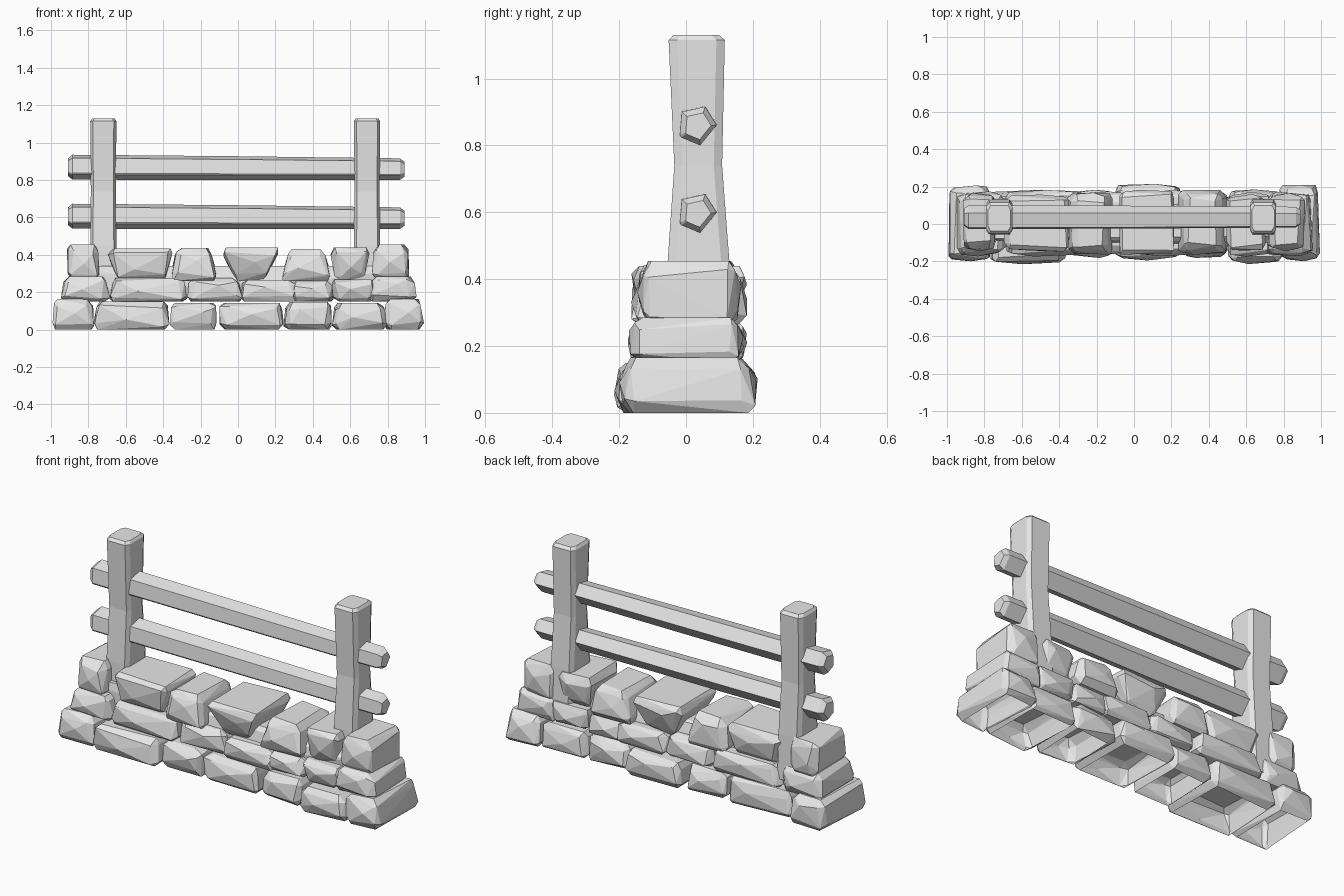
import bpy, bmesh, random
from mathutils import Vector
from itertools import product

if "Cube" in bpy.data.objects:
    bpy.data.objects.remove(bpy.data.objects["Cube"], do_unlink=True)

random.seed(7)
grey = bpy.data.materials.new("stone grey")
grey.use_nodes = True
grey.diffuse_color = (0.8, 0.8, 0.8, 1)
grey.node_tree.nodes["Principled BSDF"].inputs["Base Color"].default_value = (0.8, 0.8, 0.8, 1)


def finish(name, bm):
    bmesh.ops.recalc_face_normals(bm, faces=bm.faces)
    mesh = bpy.data.meshes.new(name)
    bm.to_mesh(mesh)
    bm.free()
    mesh.materials.append(grey)
    bpy.context.collection.objects.link(bpy.data.objects.new(name, mesh))


def stone(name, low, high, taper, open_base=False):
    """Rough hewn block; positive taper narrows the foot, negative the top."""
    low, high = Vector(low), Vector(high)
    mid, half = (low + high) / 2, (high - low) / 2
    points = []
    # three points around every corner make an uneven chamfer
    for signs in product((-1, 1), repeat=3):
        for axis in range(3):
            p = Vector()
            for i in range(3):
                cut = 0 if i == axis else min(0.05, half[i] * 0.55) * random.uniform(0.4, 1)
                if i == axis and i < 2:
                    cut = random.uniform(0, 0.015)
                p[i] = signs[i] * (half[i] - cut)
            points.append(p)
    # one crown on each long side breaks the flat face
    for side in (-1, 1):
        points.append(Vector((half.x * random.uniform(-0.5, 0.5), side * (half.y + 0.008),
                              half.z * random.uniform(-0.3, 0.5))))
    bm = bmesh.new()
    for p in points:
        level = p.z / half.z
        shrink = 1 - abs(taper) * (1 - level * (1 if taper > 0 else -1)) / 2
        bm.verts.new(mid + Vector((p.x * shrink, p.y * (1 + shrink) / 2, p.z)))
    hull = bmesh.ops.convex_hull(bm, input=bm.verts)
    bmesh.ops.delete(bm, geom=[v for v in bm.verts if not v.link_faces], context='VERTS')
    bmesh.ops.dissolve_limit(bm, angle_limit=0.03, verts=bm.verts, edges=bm.edges)
    if open_base:
        base = [f for f in bm.faces if all(v.co.z < low.z + 0.002 for v in f.verts)]
        bmesh.ops.delete(bm, geom=base, context='FACES')
    finish(name, bm)


def loft(name, rings):
    bm = bmesh.new()
    loops = [[bm.verts.new(p) for p in ring] for ring in rings]
    n = len(loops[0])
    for a, b in zip(loops, loops[1:]):
        for i in range(n):
            j = (i + 1) % n
            bm.faces.new((a[i], a[j], b[j], b[i]))
    bm.faces.new(loops[0])
    bm.faces.new(loops[-1])
    finish(name, bm)


# Stone courses: x start, x end, front y, back y, taper
base = [
    (-1, -0.76, -0.2, 0.21, -0.15), (-0.78, -0.36, -0.21, 0.18, -0.08),
    (-0.37, -0.1, -0.18, 0.18, -0.1), (-0.11, 0.25, -0.19, 0.21, -0.05),
    (0.24, 0.51, -0.18, 0.18, -0.1), (0.5, 0.8, -0.21, 0.18, -0.08),
    (0.77, 1, -0.2, 0.21, -0.15)]
middle = [
    (-0.95, -0.68, -0.17, 0.17, -0.12), (-0.7, -0.26, -0.17, 0.18, -0.1),
    (-0.28, 0.03, -0.16, 0.17, -0.12), (0, 0.33, -0.17, 0.18, -0.1),
    (0.27, 0.52, -0.16, 0.17, -0.15), (0.49, 0.74, -0.17, 0.17, 0.1),
    (0.69, 0.96, -0.17, 0.17, -0.12)]
top = [
    (-0.92, -0.73, -0.14, 0.16, -0.05), (-0.71, -0.33, -0.15, 0.16, 0.3),
    (-0.37, -0.1, -0.17, 0.18, -0.3), (-0.11, 0.24, -0.17, 0.19, 0.55),
    (0.22, 0.51, -0.17, 0.19, -0.35), (0.48, 0.72, -0.15, 0.16, 0.35),
    (0.71, 0.92, -0.14, 0.16, -0.05)]
courses = {"base": (base, 0, 0.16), "middle": (middle, 0.15, 0.28), "top": (top, 0.26, 0.45)}
for course, (stones, z0, z1) in courses.items():
    for i, (x0, x1, y0, y1, taper) in enumerate(stones):
        end = i in (0, len(stones) - 1)
        rise = 0.005 if end else random.uniform(-0.02, 0)
        stone(f"{course}_stone_{i + 1}", (x0, y0, z0), (x1, y1, z1 + rise), taper,
              course == "base")
stone("wall_core", (-0.8, -0.1, 0.17), (0.8, 0.1, 0.34), 0)


# Posts: chamfered timbers, flared at the foot
def post_ring(x, z, half_x, y0, y1):
    a, b = 0.014, 0.025
    x0, x1 = x - half_x, x + half_x
    return [(x0 + a, y0, z), (x1 - a, y0, z), (x1, y0 + b, z), (x1, y1 - b, z),
            (x1 - a, y1, z), (x0 + a, y1, z), (x0, y1 - b, z), (x0, y0 + b, z)]


for name, x in (("right_post", -0.72), ("left_post", 0.69)):
    loft(name, [post_ring(x, z, h, y0, y1) for z, h, y0, y1 in (
        (0.2, 0.07, -0.06, 0.14), (0.45, 0.07, -0.055, 0.13), (0.74, 0.067, -0.035, 0.108),
        (1.115, 0.07, -0.052, 0.116), (1.13, 0.06, -0.038, 0.1))])

# Rails: six sided poles with blunt ends, slightly thinner to one side
section = [(-0.065, -0.03), (-0.058, 0.05), (0.022, 0.068), (0.062, 0.005),
           (0.005, -0.065), (-0.06, -0.038)]
for name, z in (("upper_rail", 0.862), ("lower_rail", 0.6)):
    loft(name, [[(x, 0.038 + y * s, z - 0.006 * x + h * s) for y, h in section]
                for x, s in ((-0.91, 0.7), (-0.885, 1), (0, 0.96), (0.865, 0.87), (0.89, 0.6))])
